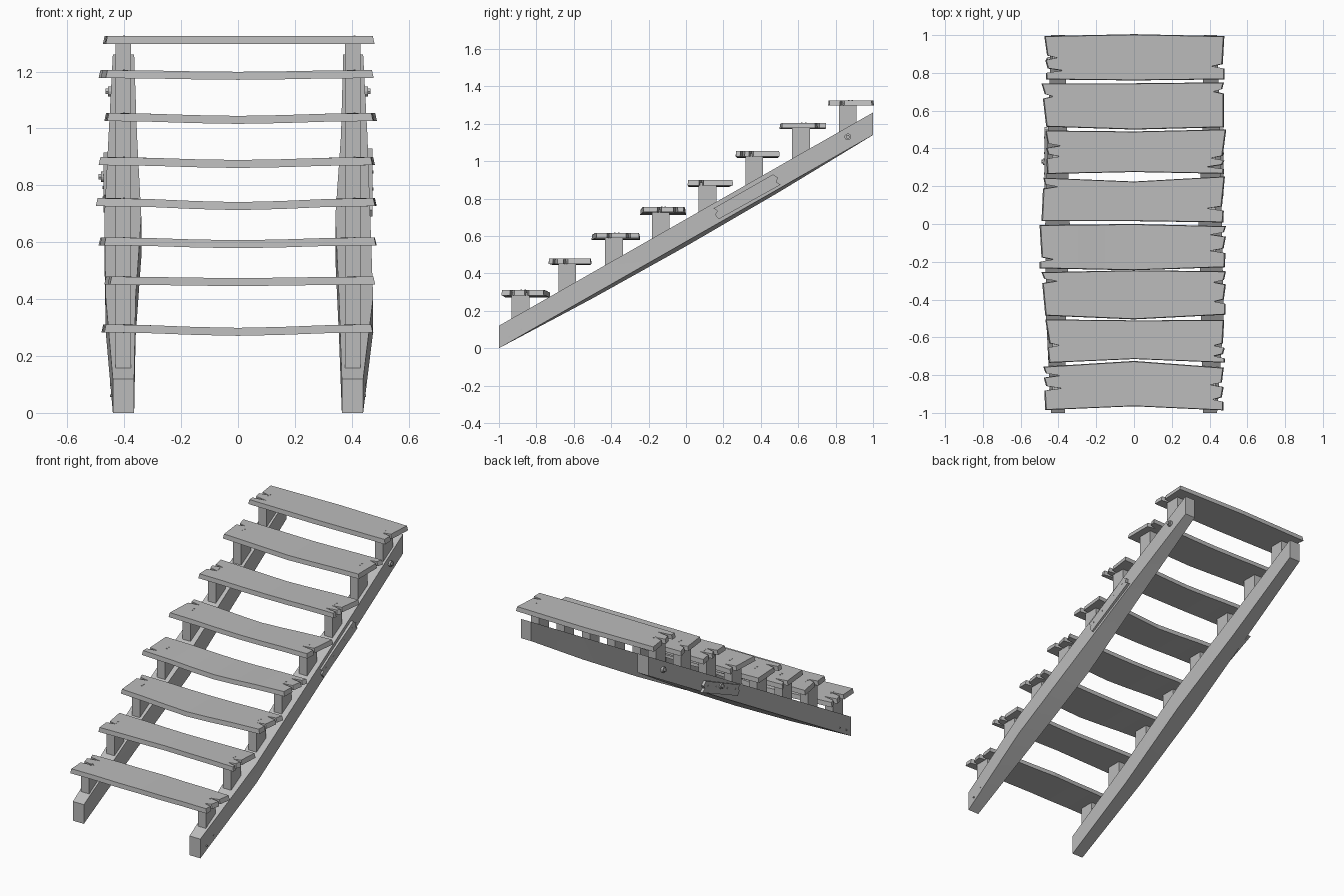
import bpy, bmesh, math, random
from mathutils import Vector, Matrix

if "Cube" in bpy.data.objects:
    bpy.data.objects.remove(bpy.data.objects["Cube"])

random.seed(4)
GREY = (0.5, 0.5, 0.5, 1)
wood = bpy.data.materials.new("grey wood")
wood.use_nodes = True
wood.diffuse_color = GREY
wood.node_tree.nodes["Principled BSDF"].inputs["Base Color"].default_value = GREY

SLOPE = 0.57
STEP = 0.25


def finish(name, bm, smooth=False):
    bmesh.ops.recalc_face_normals(bm, faces=bm.faces)
    mesh = bpy.data.meshes.new(name)
    bm.to_mesh(mesh)
    bm.free()
    mesh.materials.append(wood)
    obj = bpy.data.objects.new(name, mesh)
    bpy.context.collection.objects.link(obj)
    if smooth:
        bpy.ops.object.select_all(action='DESELECT')
        obj.select_set(True)
        bpy.context.view_layer.objects.active = obj
        bpy.ops.object.shade_smooth_by_angle(angle=math.radians(35))


def prism(outline, depth):
    """Extrude a flat outline upwards; return the mesh and its top vertices."""
    bm = bmesh.new()
    face = bm.faces.new([bm.verts.new((x, y, 0)) for x, y in outline])
    extruded = bmesh.ops.extrude_face_region(bm, geom=[face])["geom"]
    top = [v for v in extruded if isinstance(v, bmesh.types.BMVert)]
    for v in top:
        v.co.z = depth
    return bm, top


def box(name, center, size):
    bm = bmesh.new()
    bmesh.ops.create_cube(bm, size=1, matrix=Matrix.Translation(center) @ Matrix.Diagonal((*size, 1)))
    finish(name, bm)


def peg(name, center, radius, depth, sides, sideways=False):
    bm = bmesh.new()
    turn = Matrix.Rotation(math.pi / 2, 4, 'Y') if sideways else Matrix()
    bmesh.ops.create_cone(bm, cap_ends=True, segments=sides, radius1=radius, radius2=radius,
                          depth=depth, matrix=Matrix.Translation(center) @ turn)
    finish(name, bm)


def stringer(name, side, outer, inner):
    """Sloped beam, swollen in the middle, with a slightly sagging inner edge."""
    bm = bmesh.new()
    rings = []
    for i, (xo, xi) in enumerate(zip(outer, inner)):
        y = -1 + i / 2
        low = SLOPE * (y + 1)
        sag = 0.025 * (1 - y * y)
        ring = [(xo, low), (xo, low + 0.12), (xi, low + 0.12), (xi, low - sag)]
        rings.append([bm.verts.new((side * x, y, z)) for x, z in ring])
    for a, b in zip(rings, rings[1:]):
        for k in range(4):
            bm.faces.new((a[k], a[k - 1], b[k - 1], b[k]))
    bm.faces.new(rings[0])
    bm.faces.new(rings[-1])
    finish(name, bm, smooth=True)


def plank_end(x_front, x_back, front, back, cracks):
    """Points of one plank end from front to back, with a wedge at each crack."""
    points = [(x_front, front)]
    for t in cracks:
        x = x_front + (x_back - x_front) * t
        y = front + (back - front) * t
        tip = x - math.copysign(random.uniform(0.05, 0.09), x)
        points += [(x, y - 0.012), (tip, y), (x * 0.98, y + 0.012)]
    return points + [(x_back, back)]


def tread(name, y, z, lift, bow_front, bow_back, left, left_cracks, right_cracks):
    """Warped plank: ends lifted above the middle, long edges bowed at the centre."""
    def shift():
        return random.uniform(-0.008, 0.008)

    front, back = y - 0.115, y + 0.115
    right_end = plank_end(0.478 + shift(), 0.482 + shift(), front + shift(), back + shift(), right_cracks)
    left_end = plank_end(left[0], left[1], front, back, left_cracks)
    outline = [(0, front + bow_front)] + right_end + [(0, back + bow_back)] + left_end[::-1]
    bm, top = prism(outline, 0.028)
    for v in top:
        v.co.x *= 0.987
        v.co.y = y + (v.co.y - y) * 0.975
    for i in range(-2, 3):
        bmesh.ops.bisect_plane(bm, geom=bm.verts[:] + bm.edges[:] + bm.faces[:],
                               plane_co=(i * 0.15, 0, 0), plane_no=(1, 0, 0))
    for v in bm.verts:
        t = min(1, abs(v.co.x) / 0.45)
        v.co.z += z - 0.014 + lift * t * t * (3 - 2 * t)
    finish(name, bm)
    for x in (-0.4, 0.41):
        for dy in (-0.01, 0.01):
            peg(name + "_nail", (x, y + dy, z + lift + 0.0135), 0.004, 0.004, 6)


# Side beams
stringer("right_stringer", 1, (.44, .475, .465, .455, .44), (.365, .355, .342, .362, .37))
stringer("left_stringer", -1, (.44, .465, .47, .455, .44), (.365, .36, .34, .355, .365))

# Treads, bottom to top: height, lift, bows, left end, cracks along each end
treads = [
    (.285, .012, .02, .03, (-.47, -.48), (.5, .8), (.25, .6)),
    (.46, .005, .02, -.005, (-.45, -.47), (.4,), (.15, .4)),
    (.593, .01, -.02, .01, (-.47, -.49), (.8,), (.3, .75)),
    (.727, .014, -.01, .005, (-.5, -.5), (.2,), (.4, .8)),
    (.875, .01, 0, -.02, (-.49, -.48), (.8,), (.3,)),
    (1.03, .01, .01, -.005, (-.46, -.47), (.4, .65), (.15, .35)),
    (1.185, .006, -.015, 0, (-.465, -.49), (.7,), (.8,)),
    (1.311, 0, -.005, .01, (-.465, -.475), (.2, .5), (.3,)),
]
for i, (z, lift, *shape) in enumerate(treads):
    tread(f"tread_{i + 1}", -0.87 + STEP * i, z, lift, *shape)
    # Posts carrying the tread
    y = -0.885 + STEP * i
    low = SLOPE * (y + 1) + 0.09
    high = z + lift
    for side, label in ((-1, "left"), (1, "right")):
        box(f"{label}_post_{i + 1}", (side * 0.403, y, (low + high) / 2), (0.055, 0.095, high - low))


def patch(name, side, slope):
    """Cracked repair board nailed to the outside of a beam."""
    shape = [(-.19, -.03), (.19, -.034), (.175, -.01), (.195, .005), (.18, .034),
             (-.185, .034), (-.175, .012), (-.195, 0)]
    bm, _ = prism(shape, 0.017)
    along = Vector((0, 1, slope)).normalized()
    up = Vector((0, -along.z, along.y))
    middle = Vector((side * 0.456, 0.325, 0.81))
    for v in bm.verts:
        v.co = middle + along * v.co.x + up * v.co.y + Vector((side * v.co.z, 0, 0))
    finish(name, bm)
    for t in (-0.15, -0.06, 0.06, 0.15):
        spot = middle + along * t + up * 0.008
        spot.x = side * 0.473
        peg(name + "_nail", spot, 0.005, 0.005, 8, True)


patch("right_patch_board", 1, SLOPE)
patch("left_patch_board", -1, 0.45)


def bolt(name, side, x, y, z):
    peg(name + "_washer", (side * x, y, z), 0.018, 0.016, 12, True)
    peg(name + "_head", (side * (x + 0.008), y, z), 0.011, 0.018, 6, True)


# Bolts and beam nails
for side, label in ((1, "right"), (-1, "left")):
    bolt(label + "_top_bolt", side, 0.449, 0.865, 1.13)
    for y, z in ((-0.945, 0.06), (-0.88, 0.1)):
        peg(label + "_beam_nail", (side * 0.446, y, z), 0.005, 0.008, 8, True)
bolt("left_patch_bolt", -1, 0.474, 0.33, 0.83)
